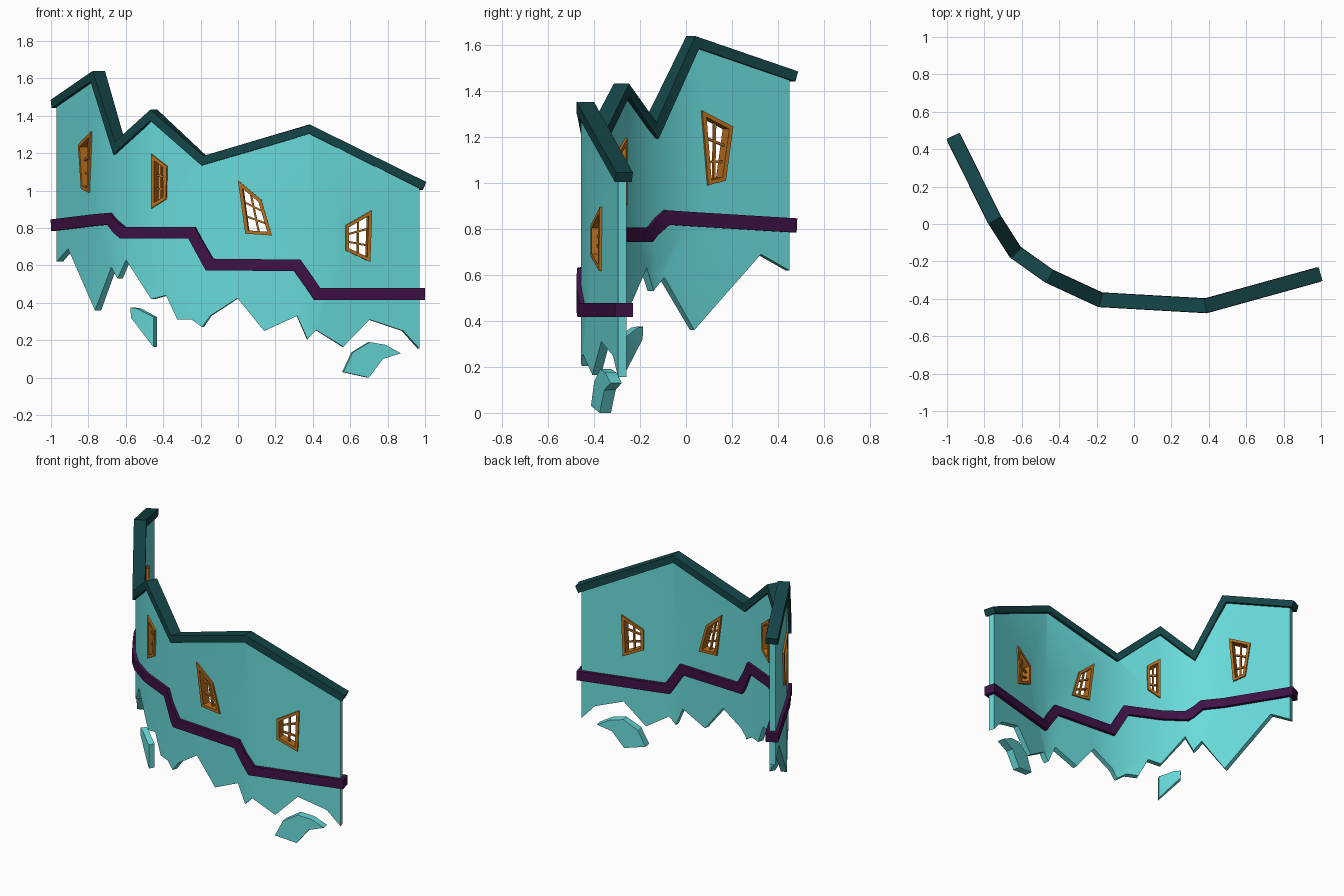
import bpy, bmesh
from mathutils import Vector as V

if "Cube" in bpy.data.objects:
    bpy.data.objects.remove(bpy.data.objects["Cube"])

# Bent plan line that every part follows (x, y)
PLAN = [V(p) for p in [(-.965, .465), (-.75, .03), (-.635, -.15), (-.455, -.278),
                       (-.18, -.405), (.385, -.437), (.988, -.27)]]


def offset(pts, h, closed=False):
    """Mitred offset of a 2D line, to its right-hand side."""
    out, n = [], len(pts)
    for i, p in enumerate(pts):
        dirs = []
        if closed or i > 0:
            dirs.append((p - pts[i - 1]).normalized())
        if closed or i < n - 1:
            dirs.append((pts[(i + 1) % n] - p).normalized())
        norms = [V((d.y, -d.x)) for d in dirs]
        m = (norms[0] + norms[-1]).normalized()
        out.append(p + m * h / m.dot(norms[0]))
    return out


def strip(pts, h):
    return offset(pts, -h) + offset(pts, h)[::-1]


MITRE = [m - p for m, p in zip(offset(PLAN, 1), PLAN)]
LENGTH = [0]
for a, b in zip(PLAN, PLAN[1:]):
    LENGTH.append(LENGTH[-1] + (b - a).length)


def unroll(points):
    """Front-view (x, z) to (distance along plan, z)."""
    out = []
    for x, z in points:
        i = max([k for k in range(len(PLAN) - 1) if PLAN[k].x <= x] or [0])
        t = (x - PLAN[i].x) / (PLAN[i + 1].x - PLAN[i].x)
        out.append(V((LENGTH[i] + t * (LENGTH[i + 1] - LENGTH[i]), z)))
    return out


def bend(co):
    """Flat (distance, depth, z) onto the bent plan."""
    i = max([k for k in range(len(PLAN) - 1) if LENGTH[k] <= co.x] or [0])
    t = (co.x - LENGTH[i]) / (LENGTH[i + 1] - LENGTH[i])
    p = PLAN[i].lerp(PLAN[i + 1], t) + MITRE[i].lerp(MITRE[i + 1], t) * co.y
    return V((p.x, p.y, co.z))


def material(name, rgb):
    m = bpy.data.materials.new(name)
    m.diffuse_color = (*rgb, 1)
    m.use_nodes = True
    m.node_tree.nodes["Principled BSDF"].inputs["Base Color"].default_value = m.diffuse_color
    return m


def sheet(name, parts, depth, mat):
    """Fill outlines (with holes), cut at plan bends, thicken and bend."""
    bm = bmesh.new()
    for loops in parts:
        edges = []
        for loop in loops:
            vs = [bm.verts.new((p.x, -depth / 2, p.y)) for p in loop]
            edges += [bm.edges.new((vs[i - 1], vs[i])) for i in range(len(vs))]
        bmesh.ops.triangle_fill(bm, edges=edges, use_beauty=True, normal=(0, -1, 0))
    for s in LENGTH[1:-1]:
        bmesh.ops.bisect_plane(bm, geom=bm.verts[:] + bm.edges[:] + bm.faces[:],
                               dist=1e-4, plane_co=(s, 0, 0), plane_no=(1, 0, 0))
    ext = bmesh.ops.extrude_face_region(bm, geom=bm.faces[:])
    for v in ext["geom"]:
        if isinstance(v, bmesh.types.BMVert):
            v.co.y += depth
    for v in bm.verts:
        v.co = bend(v.co)
    bmesh.ops.recalc_face_normals(bm, faces=bm.faces[:])
    me = bpy.data.meshes.new(name)
    bm.to_mesh(me)
    bm.free()
    me.materials.append(mat)
    ob = bpy.data.objects.new(name, me)
    bpy.context.collection.objects.link(ob)
    bpy.ops.object.select_all(action='DESELECT')
    ob.select_set(True)
    bpy.context.view_layer.objects.active = ob
    bpy.ops.object.shade_smooth_by_angle(angle=.5)


teal = material("wall_teal", (.14, .7, .7))
dark = material("roof_dark_teal", (.007, .06, .065))
purple = material("trim_purple", (.05, .006, .06))
orange = material("frame_orange", (.48, .16, .012))

ROOF = [(-.965, 1.463), (-.75, 1.612), (-.635, 1.228), (-.45, 1.403),
        (-.182, 1.16), (.38, 1.328), (.988, 1.025)]
BAND = [(-.965, .815), (-.665, .85), (-.595, .775), (-.237, .775),
        (-.145, .605), (.315, .6), (.42, .447), (.988, .447)]
TORN = [(.965, .155), (.88, .25), (.70, .31), (.56, .165), (.415, .255), (.37, .205),
        (.315, .33), (.14, .25), (0, .425), (-.145, .33), (-.187, .27), (-.242, .31),
        (-.317, .31), (-.377, .44), (-.455, .42), (-.586, .63), (-.63, .53),
        (-.663, .59), (-.748, .36), (-.892, .69), (-.953, .62)]
# Window corners: top left, top right, bottom right, bottom left
WINDOWS = [[(-.83, 1.245), (-.763, 1.315), (-.776, .99), (-.814, 1.01)],
           [(-.45, 1.195), (-.368, 1.13), (-.373, .955), (-.45, .905)],
           [(.003, 1.055), (.127, .95), (.182, .76), (.042, .77)],
           [(.572, .815), (.712, .895), (.702, .618), (.572, .68)]]

# Torn wall with window openings
quads = [unroll(q) for q in WINDOWS]
top = [(-.953, 1.468)] + ROOF[1:-1] + [(.965, 1.035)]
sheet("wall", [[unroll(top + TORN)] + [offset(q, .008, True) for q in quads]], .038, teal)

# Roof capping and purple trim band
sheet("roof_cap", [[strip(unroll(ROOF), .023)]], .076, dark)
sheet("trim_band", [[strip(unroll(BAND), .031)]], .08, purple)

# Window frames and glazing bars
for i, q in enumerate(quads, 1):
    sheet(f"window_frame_{i}", [[q, offset(q, .018, True)]], .06, orange)
    tl, tr, br, bl = offset(q, .009, True)
    lines = [[tl.lerp(tr, .5), bl.lerp(br, .52)],
             [tl.lerp(bl, .36), tr.lerp(br, .33)],
             [tl.lerp(bl, .66), tr.lerp(br, .7)]]
    sheet(f"window_bars_{i}", [[strip(l, .005)] for l in lines], .014, orange)

# Broken pieces falling from the wall
sheet("fragment_left", [[unroll([(-.563, .375), (-.53, .37), (-.443, .325),
                                 (-.443, .165), (-.56, .32)])]], .038, teal)
sheet("fragment_right", [[unroll([(.56, .03), (.61, .135), (.70, .19), (.785, .175),
                                  (.865, .13), (.77, .1), (.695, 0)])]], .05, teal)
